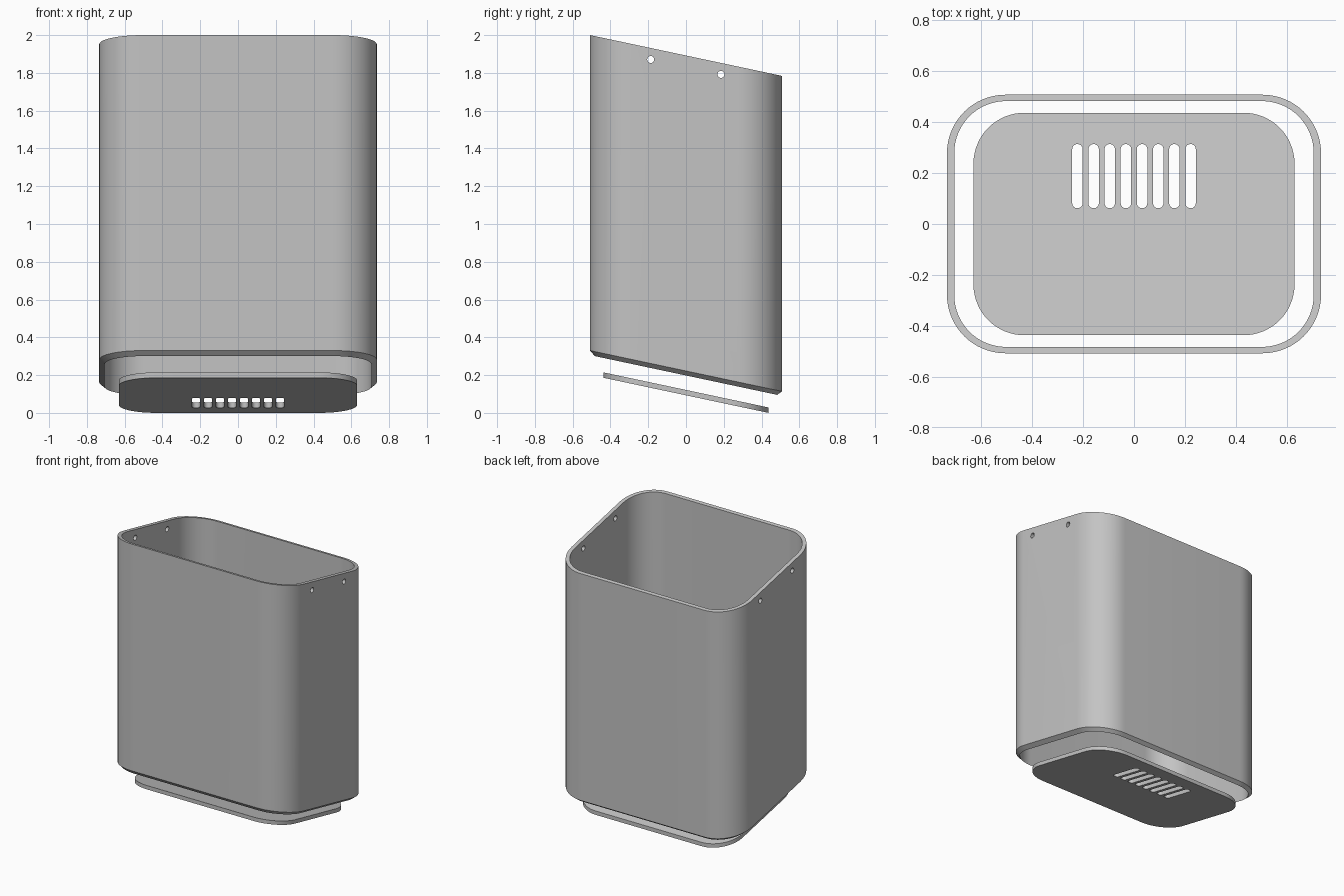
import bpy, bmesh, math
from mathutils import Matrix

cube = bpy.data.objects.get("Cube")
if cube:
    bpy.data.objects.remove(cube, do_unlink=True)

SLOPE = -math.tan(math.radians(12))   # tilt shared by the rims and the plate

grey = bpy.data.materials.new("satin grey")
grey.use_nodes = True
colour = (0.55, 0.55, 0.55, 1)
grey.diffuse_color = colour
grey.node_tree.nodes["Principled BSDF"].inputs["Base Color"].default_value = colour


def outline(hx, hy, r, steps=16):
    """Rounded rectangle as a list of (x, y), counter-clockwise."""
    pts = []
    for q, (sx, sy) in enumerate([(1, 1), (-1, 1), (-1, -1), (1, -1)]):
        for i in range(steps + 1):
            a = math.pi / 2 * (q + i / steps)
            pts.append((sx * (hx - r) + r * math.cos(a),
                        sy * (hy - r) + r * math.sin(a)))
    return pts


def ring(bm, pts, z, slope=SLOPE):
    return [bm.verts.new((x, y, z + slope * y)) for x, y in pts]


def bridge(bm, a, b):
    for i in range(len(a)):
        j = (i + 1) % len(a)
        bm.faces.new((a[i], a[j], b[j], b[i]))


def prism(bm, pts, low, high, slope=0):
    a, b = ring(bm, pts, low, slope), ring(bm, pts, high, slope)
    bridge(bm, a, b)
    bm.faces.new(a[::-1])
    bm.faces.new(b)


def make(name, bm):
    bmesh.ops.remove_doubles(bm, verts=bm.verts, dist=1e-5)
    bmesh.ops.recalc_face_normals(bm, faces=bm.faces)
    mesh = bpy.data.meshes.new(name)
    bm.to_mesh(mesh)
    bm.free()
    mesh.materials.append(grey)
    ob = bpy.data.objects.new(name, mesh)
    bpy.context.collection.objects.link(ob)
    return ob


def cut(ob, cutter):
    """Subtract the cutter, remove it, then shade smooth with sharp edges."""
    mod = ob.modifiers.new("openings", "BOOLEAN")
    mod.operation = "DIFFERENCE"
    mod.solver = "EXACT"
    mod.object = cutter
    bpy.ops.object.select_all(action="DESELECT")
    bpy.context.view_layer.objects.active = ob
    ob.select_set(True)
    bpy.ops.object.modifier_apply(modifier=mod.name)
    bpy.data.objects.remove(cutter, do_unlink=True)
    bpy.ops.object.shade_smooth_by_angle(angle=math.radians(25))


# Open sleeve: slanted top rim, bevelled slanted lower rim
bm = bmesh.new()
outer = outline(0.735, 0.508, 0.23)
inner = outline(0.706, 0.483, 0.203)
loops = [ring(bm, outer, 0.222), ring(bm, outer, 1.892),
         ring(bm, inner, 1.892), ring(bm, inner, 0.198)]
for i in range(4):
    bridge(bm, loops[i], loops[(i + 1) % 4])
sleeve = make("sleeve", bm)

# Pairs of round holes near the top of both side walls
bm = bmesh.new()
for y, z in ((-0.187, 1.871), (0.185, 1.792)):
    bmesh.ops.create_cone(
        bm, cap_ends=True, segments=24, radius1=0.0185, radius2=0.0185, depth=2,
        matrix=Matrix.Translation((0, y, z)) @ Matrix.Rotation(math.pi / 2, 4, "Y"))
cut(sleeve, make("hole_cutter", bm))

# Slanted base plate with a row of vent slots towards the back
bm = bmesh.new()
prism(bm, outline(0.631, 0.437, 0.2), 0.093, 0.1215, SLOPE)
plate = make("base_plate", bm)

bm = bmesh.new()
for i in range(8):
    cx = (i - 3.5) * 0.0635
    slot = [(x + cx, y + 0.188) for x, y in outline(0.0205, 0.126, 0.02, 8)]
    prism(bm, slot, -0.3, 0.5)
cut(plate, make("slot_cutter", bm))
